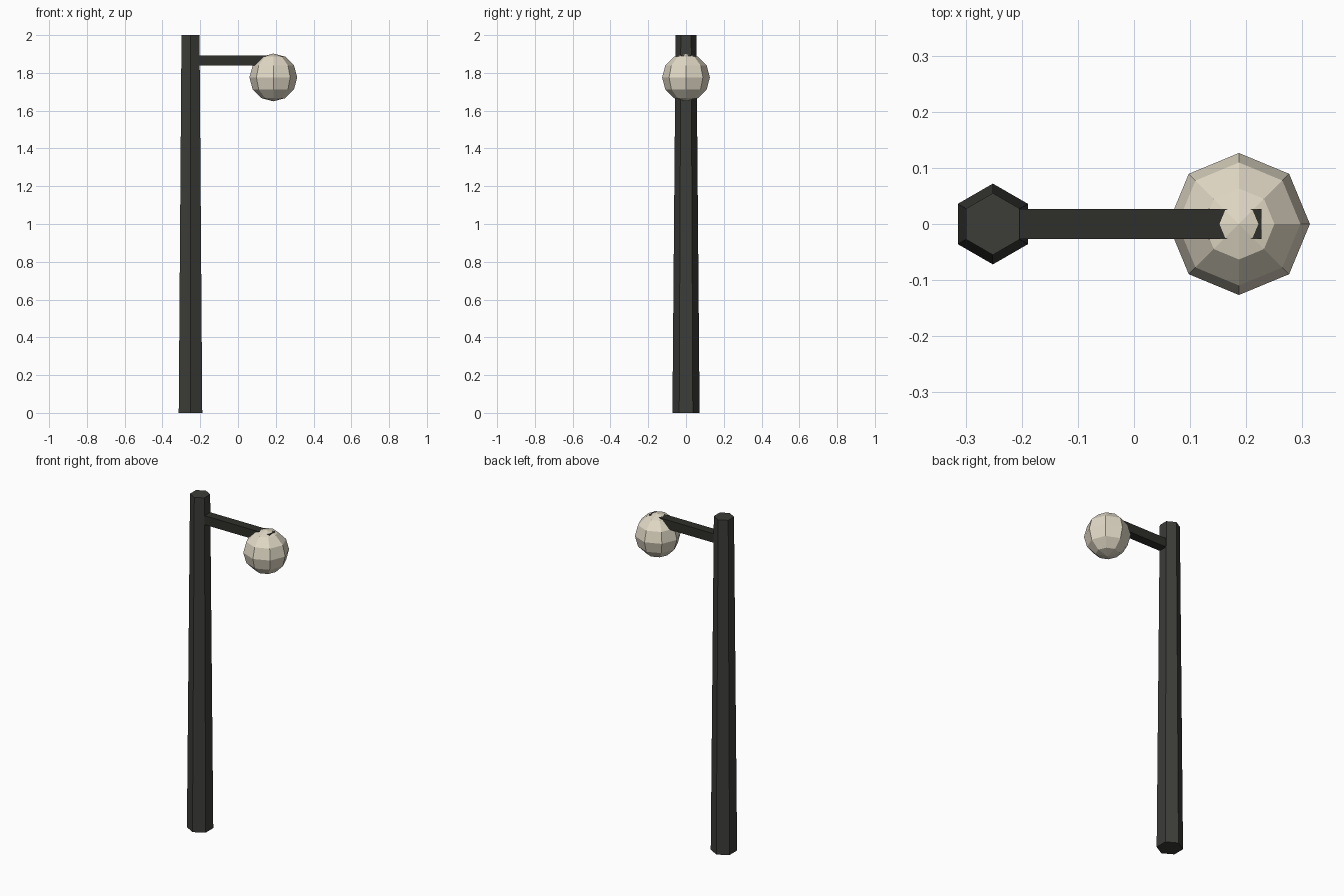
import bpy
from math import radians

if "Cube" in bpy.data.objects:
    bpy.data.objects.remove(bpy.data.objects["Cube"])


def finish(name, color):
    """Name the active object and give it a flat colour."""
    ob = bpy.context.object
    ob.name = name
    mat = bpy.data.materials.new(name + "_paint")
    mat.diffuse_color = (*color, 1)
    mat.use_nodes = True
    mat.node_tree.nodes["Principled BSDF"].inputs["Base Color"].default_value = mat.diffuse_color
    ob.data.materials.append(mat)
    return ob


POLE_X, LAMP_X = -0.2515, 0.187

# Tapered hexagonal pole, corners facing front and back
bpy.ops.mesh.primitive_cone_add(vertices=6, radius1=0.072, radius2=0.055,
                                depth=2, location=(POLE_X, 0, 1))
finish("pole", (0.045, 0.045, 0.04))

# Square arm running from the pole axis into the lamp
ARM_END = 0.227
bpy.ops.mesh.primitive_cube_add(size=1, location=((POLE_X + ARM_END) / 2, 0, 1.8662))
arm = finish("arm", (0.028, 0.028, 0.024))
arm.scale = (ARM_END - POLE_X, 0.054, 0.054)

# Low-poly globe lamp hanging at the end of the arm
bpy.ops.mesh.primitive_uv_sphere_add(segments=8, ring_count=6, radius=0.1265,
                                     location=(LAMP_X, 0, 1.776))
finish("globe_lamp", (0.75, 0.69, 0.56))
